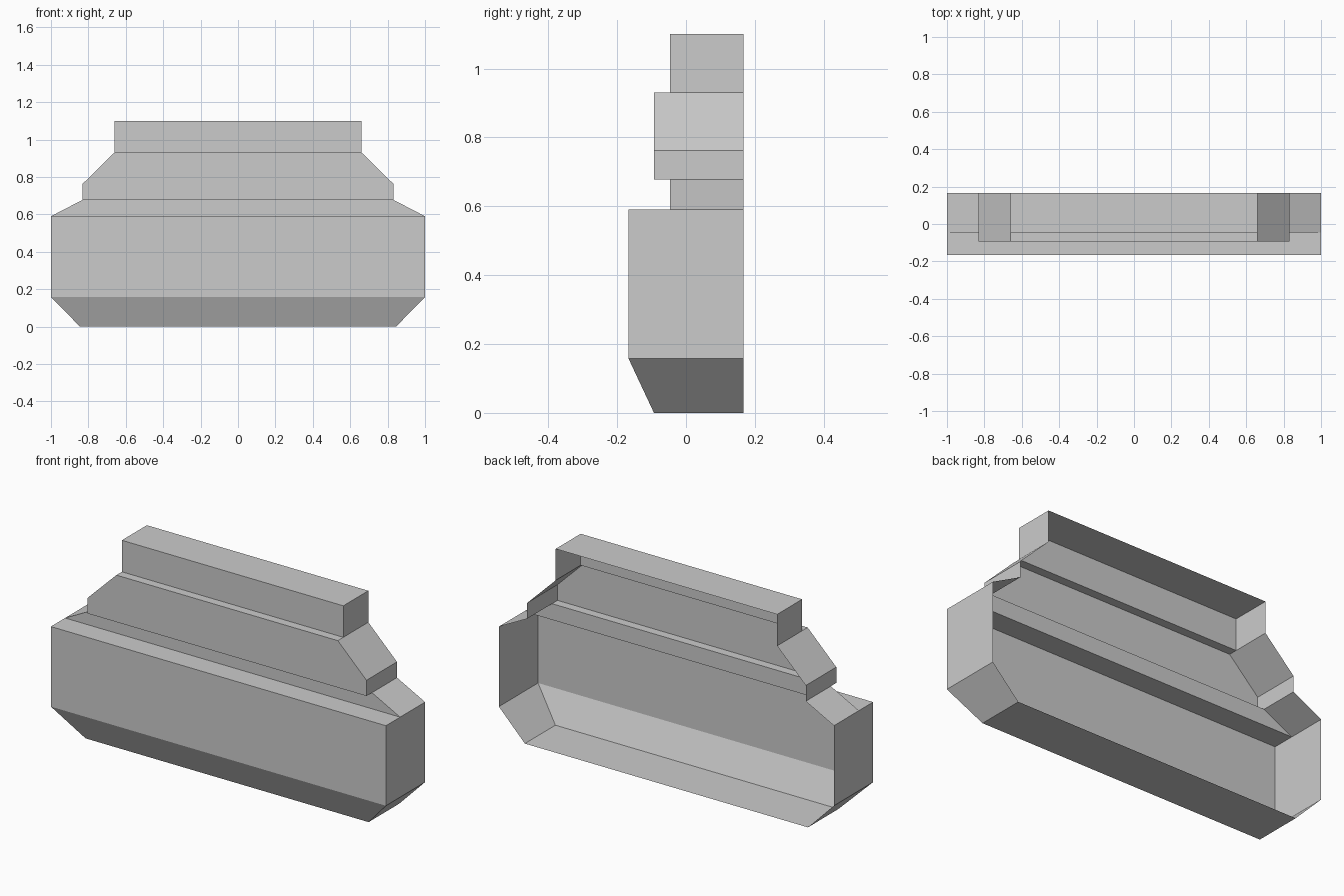
import bpy
import bmesh

cube = bpy.data.objects.get("Cube")
if cube:
    bpy.data.objects.remove(cube, do_unlink=True)

grey = bpy.data.materials.new("plain_grey")
grey.use_nodes = True
colour = (0.6, 0.6, 0.6, 1)
grey.diffuse_color = colour
grey.node_tree.nodes["Principled BSDF"].inputs["Base Color"].default_value = colour

BACK = 0.167       # open rear plane
RECESS = -0.046    # front of the set-back tiers
BAND = -0.093      # front of the projecting band


def shell(name, levels, floor=False, roof=False):
    """Open-backed shell through levels of (half width, front y, z)."""
    bm = bmesh.new()
    rings = []
    for half, front, z in levels:
        points = [(-half, BACK), (-half, front), (half, front), (half, BACK)]
        rings.append([bm.verts.new((x, y, z)) for x, y in points])
    for low, high in zip(rings, rings[1:]):
        for i in range(3):
            bm.faces.new((low[i], low[i + 1], high[i + 1], high[i]))
    if floor:
        bm.faces.new(rings[0][::-1])
    if roof:
        bm.faces.new(rings[-1])
    # Flat ledges leave collapsed strips at their ends
    bm.normal_update()
    flat = [f for f in bm.faces if f.calc_area() < 1e-6]
    bmesh.ops.delete(bm, geom=flat, context='FACES')
    mesh = bpy.data.meshes.new(name)
    bm.to_mesh(mesh)
    bm.free()
    mesh.materials.append(grey)
    obj = bpy.data.objects.new(name, mesh)
    bpy.context.collection.objects.link(obj)
    return obj


# Main body with chamfered base and flat front ledge
shell("main_body", [(0.845, BAND, 0), (1, -BACK, 0.158),
                    (1, -BACK, 0.59), (1, RECESS, 0.59)], floor=True)

# Recessed neck with sloping shoulders
shell("sloped_neck", [(1, RECESS, 0.59), (0.832, RECESS, 0.677)])

# Projecting band with underside, tapered ends and top ledge
shell("tapered_band", [(0.832, RECESS, 0.677), (0.832, BAND, 0.677),
                       (0.832, BAND, 0.762), (0.661, BAND, 0.93),
                       (0.661, RECESS, 0.93)])

# Top block
shell("top_block", [(0.661, RECESS, 0.93), (0.661, RECESS, 1.1)], roof=True)
